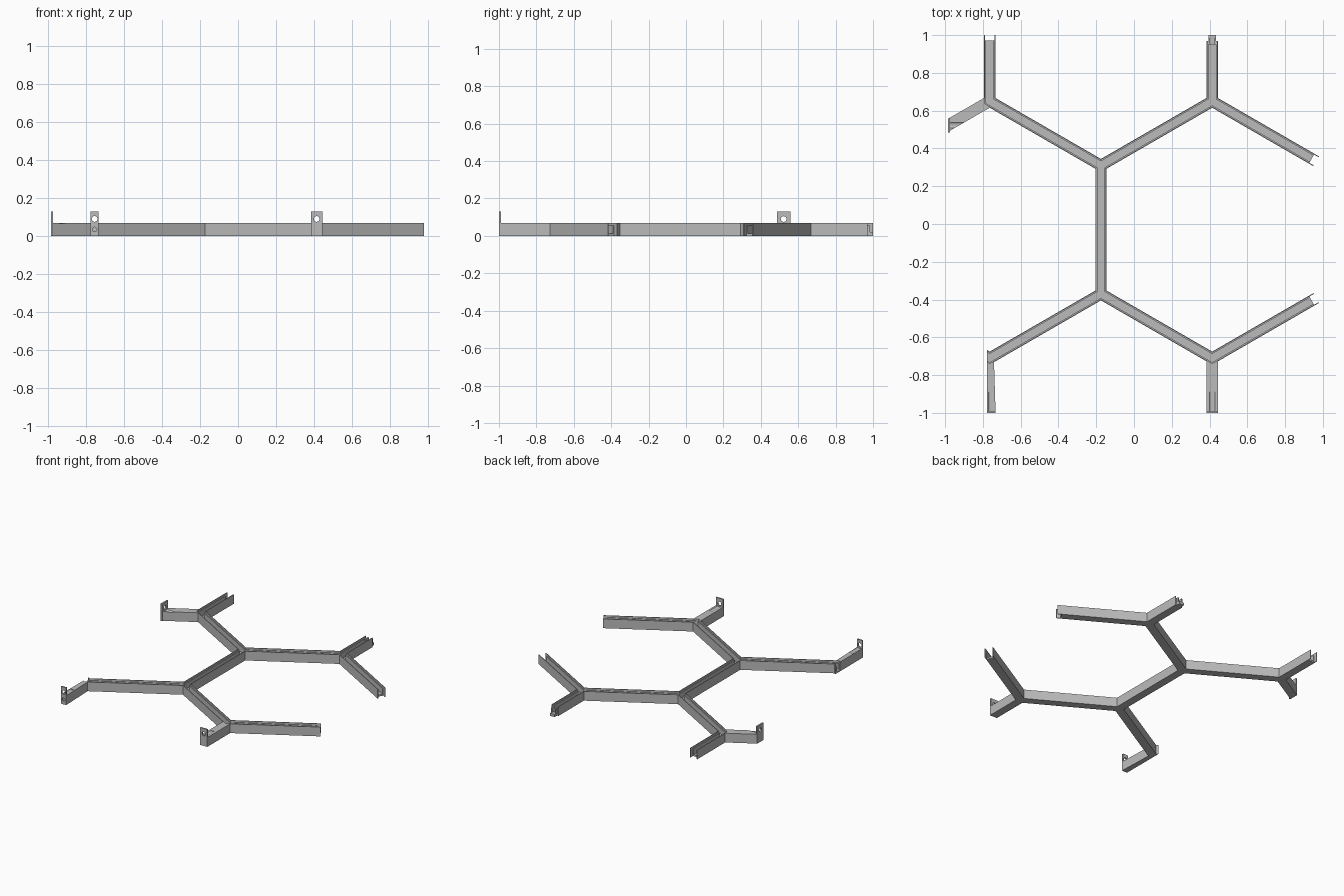
import bpy, bmesh, math
from mathutils import Vector, Matrix

if "Cube" in bpy.data.objects:
    bpy.data.objects.remove(bpy.data.objects["Cube"])

grey = bpy.data.materials.new("plain_grey")
colour = (0.5, 0.5, 0.5, 1)
grey.diffuse_color = colour
grey.use_nodes = True
grey.node_tree.nodes["Principled BSDF"].inputs["Base Color"].default_value = colour

H = 0.07       # rail height
W = 0.03       # rail half width
INNER = 0.019  # channel half width
LIP = 0.025    # half width above the ledge
SIDE = 0.68    # distance between junctions


def to_object(name, bm):
    mesh = bpy.data.meshes.new(name)
    bm.to_mesh(mesh)
    bm.free()
    mesh.materials.append(grey)
    ob = bpy.data.objects.new(name, mesh)
    bpy.context.collection.objects.link(ob)
    return ob


def bar(name, p, q, half, z0, z1, start=0, end=0):
    """Box along the plan line p-q, lengthened at either end."""
    p, q = Vector(p), Vector(q)
    d = (q - p).normalized()
    p, q = p - d * start, q + d * end
    mid = (p + q) / 2
    m = (Matrix.Translation((mid.x, mid.y, (z0 + z1) / 2))
         @ Matrix.Rotation(math.atan2(d.y, d.x), 4, 'Z')
         @ Matrix.Diagonal(((q - p).length, 2 * half, z1 - z0, 1)))
    bm = bmesh.new()
    bmesh.ops.create_cube(bm, size=1, matrix=m)
    return to_object(name, bm)


def drill(p, direction, radius, z, length):
    """Horizontal round cutter centred on p."""
    m = (Matrix.Translation((p[0], p[1], z))
         @ Vector((*direction, 0)).to_track_quat('Z', 'Y').to_matrix().to_4x4())
    bm = bmesh.new()
    bmesh.ops.create_cone(bm, cap_ends=True, segments=24, radius1=radius,
                          radius2=radius, depth=length, matrix=m)
    return to_object("drill_cutter", bm)


def combine(target, others, operation):
    bpy.context.view_layer.objects.active = target
    for ob in others:
        mod = target.modifiers.new("bool", 'BOOLEAN')
        mod.operation, mod.solver, mod.object = operation, 'EXACT', ob
        bpy.ops.object.modifier_apply(modifier=mod.name)
        bpy.data.objects.remove(ob)


# Junctions of the honeycomb
dx, dy = SIDE * math.cos(math.pi / 6), SIDE / 2
X0, Y0 = -0.175, -0.03
A, B = (X0, Y0 + dy), (X0, Y0 - dy)
C, D = (X0 + dx, Y0 + 2 * dy), (X0 + dx, Y0 - 2 * dy)
E, F = (X0 - dx, Y0 + 2 * dy), (X0 - dx, Y0 - 2 * dy)
slope = math.tan(math.pi / 6)
END_X = 0.965
C_end = (END_X, C[1] - (END_X - C[0]) * slope)
D_end = (END_X, D[1] + (END_X - D[0]) * slope)
E_top, C_top = (E[0], 1.0), (C[0], 0.97)
F_stub = (F[0] - 0.06, F[1] + 0.06 * slope)

# Channel rails, and the solid bracket arms that reach the end plates
rails = [(A, B), (A, C), (A, E), (B, D), (B, F), (C, C_end), (D, D_end),
         (E, E_top), (C, C_top), (F, F_stub)]
FX = -0.755
E_plate = (-0.985, E[1] - (E[0] + 0.985) * slope)
frame = bar("channel_frame", *rails[0], W, 0, H)
parts = [bar("rail", p, q, W, 0, H) for p, q in rails[1:]]
parts += [bar("arm", D, (D[0], -0.99), W, 0, H),
          bar("arm", F, (FX, -0.99), 0.022, 0, H),
          bar("arm", E, E_plate, W, 0, H, end=0.05)]
combine(frame, parts, 'UNION')

# Stepped channel cut into every rail, with mitred junctions
cuts = []
open_ends = (C_end, D_end, E_top, C_top, F_stub)
for p, q in rails:
    for half, z in ((INNER, 0.012), (LIP, 0.056)):
        tail = 0.03 if q in open_ends else half * slope
        cuts.append(bar("channel_cutter", p, q, half, z, 0.1,
                        start=half * slope, end=tail))
# Floor set back between the walls at the socket ends
for p, q in ((C, C_end), (D, D_end), (E, E_top)):
    d = (Vector(q) - Vector(p)).normalized()
    cuts.append(bar("socket_cutter", Vector(q) - d * 0.028, q, LIP,
                    -0.02, 0.1, end=0.03))
# Outer trims of the two left corners
cuts += [bar("trim_cutter", (-1.077, F[1]), (-0.777, F[1]), 0.4, -0.1, 0.2),
         bar("trim_cutter", (-1.18, E[1]), (-0.98, E[1]), 0.4, -0.1, 0.2)]
# Shallow round tool clearance behind each plate
plates = [("left_front_plate", (D[0], -1.0), (0, 1), W),
          ("right_front_plate", (FX, -1.0), (0, 1), 0.022),
          ("right_side_plate", (-0.985, E_plate[1]), (1, 0), 0.037)]
for name, p, d, half in plates:
    cuts.append(drill((p[0] + d[0] * 0.06, p[1] + d[1] * 0.06), d,
                      0.025, 0.09, 0.1))
combine(frame, cuts, 'DIFFERENCE')

# Upright end plates with screw holes
for name, p, d, half in plates:
    q = (p[0] + d[0] * 0.011, p[1] + d[1] * 0.011)
    plate = bar(name, p, q, half, 0, 0.13)
    holes = [drill(p, d, 0.015, 0.09, 0.1)]
    if name == "right_front_plate":
        holes.append(drill(p, d, 0.012, 0.035, 0.1))
    combine(plate, holes, 'DIFFERENCE')

# Plug that slides into a socket end
plug = bar("plug_floor", (C[0], 0.95), (C[0], 1.0), INNER, 0, 0.02)
for s, label in ((-1, "right"), (1, "left")):
    x = C[0] + s * (INNER - 0.003)
    bar(label + "_plug_wall", (x, 0.95), (x, 0.985), 0.004, 0.012, 0.056)
